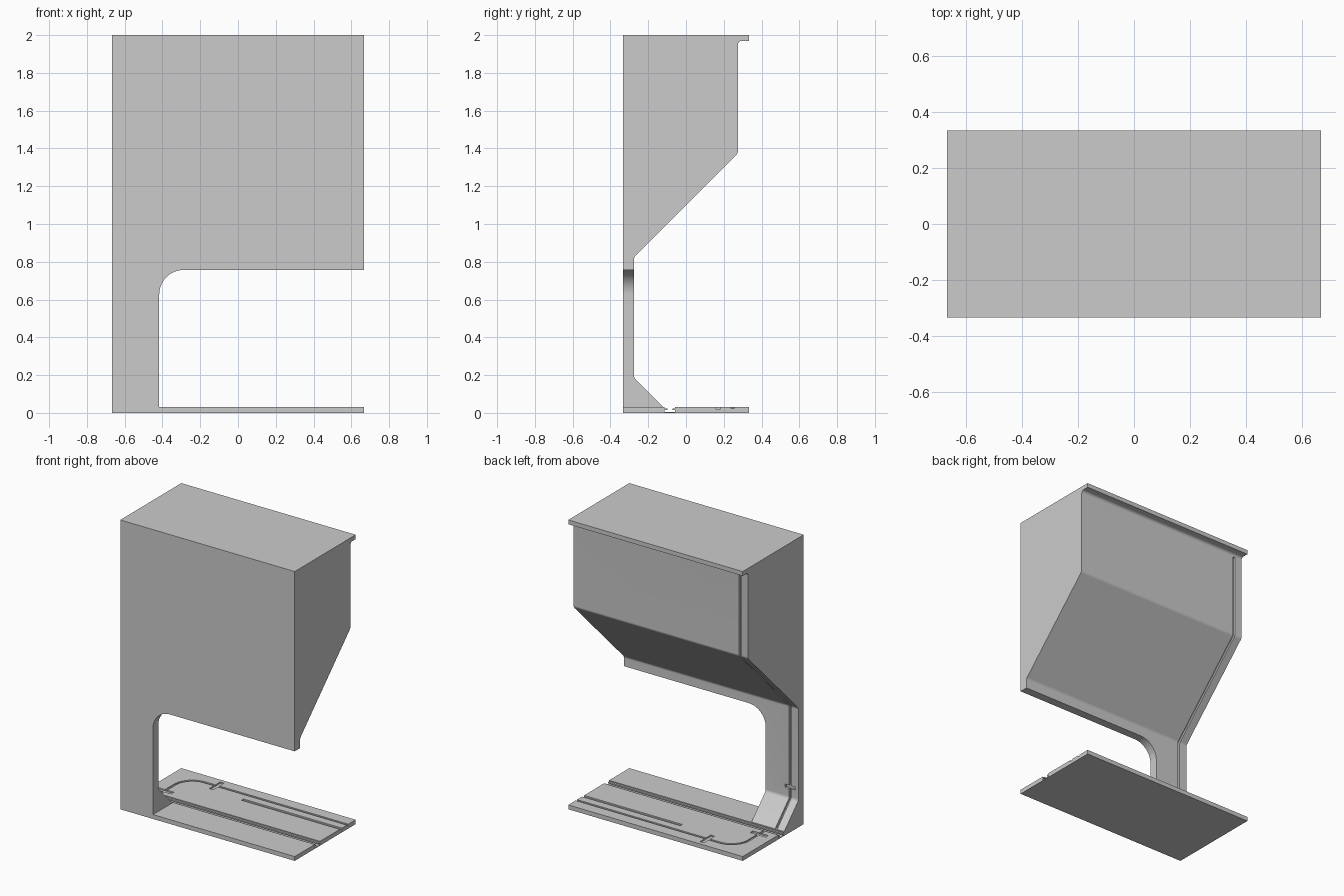
import bpy, bmesh, math
from mathutils import Vector

if "Cube" in bpy.data.objects:
    bpy.data.objects.remove(bpy.data.objects["Cube"])


def rounded(corners, steps=8):
    """Polygon points from (a, b, radius) corners."""
    out, n = [], len(corners)
    for i, (a, b, r) in enumerate(corners):
        p = Vector((a, b))
        if r == 0:
            out.append(p)
            continue
        u = (Vector(corners[i - 1][:2]) - p).normalized()
        v = (Vector(corners[(i + 1) % n][:2]) - p).normalized()
        half = u.angle(v) / 2
        c = p + (u + v).normalized() * (r / math.sin(half))
        s = p + u * (r / math.tan(half)) - c
        e = p + v * (r / math.tan(half)) - c
        for k in range(steps + 1):
            t = k / steps
            out.append(c + s.lerp(e, t).normalized() * r)
    return out


def prism(name, pts, axis, lo, hi):
    """Extrude a 2D outline along x (y,z), y (x,z) or z (x,y)."""
    place = {'x': lambda p, d: (d, p[0], p[1]),
             'y': lambda p, d: (p[0], d, p[1]),
             'z': lambda p, d: (p[0], p[1], d)}[axis]
    bm = bmesh.new()
    a = [bm.verts.new(place(p, lo)) for p in pts]
    b = [bm.verts.new(place(p, hi)) for p in pts]
    bm.faces.new(a)
    bm.faces.new(b)
    for i in range(len(pts)):
        j = (i + 1) % len(pts)
        bm.faces.new((a[i], a[j], b[j], b[i]))
    bmesh.ops.recalc_face_normals(bm, faces=bm.faces)
    me = bpy.data.meshes.new(name)
    bm.to_mesh(me)
    bm.free()
    ob = bpy.data.objects.new(name, me)
    bpy.context.collection.objects.link(ob)
    return ob


def box(name, x0, x1, y0, y1, z0, z1):
    return prism(name, [(x0, y0), (x1, y0), (x1, y1), (x0, y1)], 'z', z0, z1)


def cut(ob, cutter):
    cutter.hide_render = True
    m = ob.modifiers.new("cut", 'BOOLEAN')
    m.operation, m.solver, m.object = 'DIFFERENCE', 'EXACT', cutter
    bpy.context.view_layer.objects.active = ob
    bpy.ops.object.modifier_apply(modifier=m.name)
    bpy.data.objects.remove(cutter)


X, Y, BASE = 0.667, 0.333, 0.03

# Upper housing with column and foot, extruded from its side profile
back = [(0.275, 1.97, 0.02), (0.275, 1.375, 0.03), (-0.275, 0.825, 0.03),
        (-0.275, 0.185, 0.03), (-0.12, BASE, 0)]
body = prism("housing_and_column", rounded(
    [(-Y, BASE, 0), (-Y, 2, 0), (Y, 2, 0), (Y, 1.97, 0)] + back), 'x', -X, X)

# Open work area under the housing
cut(body, prism("opening_cutter", rounded(
    [(-0.417, 0.0, 0), (-0.417, 0.757, 0.13), (0.8, 0.757, 0), (0.8, 0.0, 0)], 12),
    'y', -0.5, 0.5))

# Narrow channel down the back of the column
d = 0.015
outer = [(0.29, 1.95), (0.29, 1.36), (-0.25, 0.82), (-0.25, 0.2), (-0.08, BASE - 0.005)]
inner = [(-0.142, BASE - 0.005), (-0.275 - d, 0.179), (-0.275 - d, 0.831),
         (0.275 - d, 1.381), (0.275 - d, 1.95)]
cut(body, prism("channel_cutter", outer + inner, 'x', -0.612, -0.597))

# Small clip recess crossing the channel
cut(body, box("clip_cutter", -0.645, -0.565, -0.29, -0.25, 0.25, 0.272))

# Base plate
base = box("base_plate", -X, X, -Y, Y, 0, BASE)

# Full-length rail slot, wide at top and bottom with a narrow neck
c = -0.085
half = [(0.028, 0.006), (0.028, 0.014), (0.014, 0.014), (0.014, 0.023),
        (0.028, 0.023), (0.028, 0.05)]
cut(base, prism("rail_slot_cutter",
                [(c + w, z) for w, z in half] + [(c - w, z) for w, z in reversed(half)],
                'x', -0.8, 0.8))

# Curved cable groove, straight guide groove and two clip recesses
g = 0.008
cut(base, prism("cable_groove_cutter", rounded(
    [(-0.56 - g, -0.07, 0), (-0.56 - g, 0.245 + g, 0.13 + g), (0.8, 0.245 + g, 0),
     (0.8, 0.245 - g, 0), (-0.56 + g, 0.245 - g, 0.13 - g), (-0.56 + g, -0.07, 0)], 10),
    'z', BASE - 0.008, 0.05))
for name, x0, x1, y0, y1 in (("guide", -0.085, 0.8, 0.16, 0.182),
                             ("clip_a", -0.62, -0.50, -0.015, 0.015),
                             ("clip_b", -0.35, -0.32, 0.185, 0.305)):
    cut(base, box(name + "_cutter", x0, x1, y0, y1, BASE - 0.0095, 0.05))

# Smooth rounded bends, keep edges sharp
for ob in (body, base):
    bpy.ops.object.select_all(action='DESELECT')
    ob.select_set(True)
    bpy.context.view_layer.objects.active = ob
    bpy.ops.object.shade_smooth_by_angle(angle=math.radians(25))
